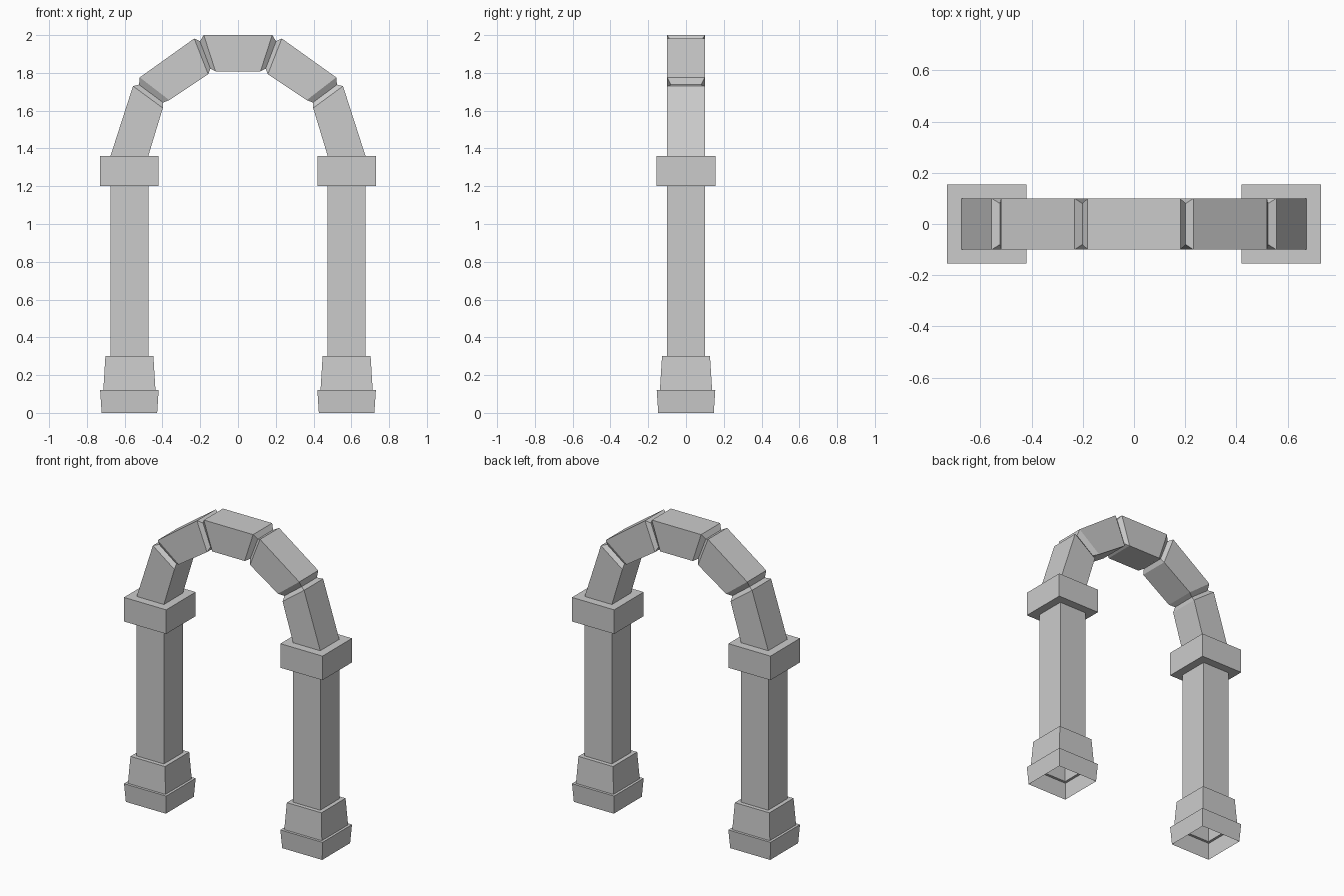
import bpy, bmesh

if "Cube" in bpy.data.objects:
    bpy.data.objects.remove(bpy.data.objects["Cube"])


def loft(name, rings):
    """Skin rectangular rings (outer x, outer z, inner x, inner z, half depth), then mirror to +x."""
    bm = bmesh.new()
    loops = []
    for xo, zo, xi, zi, d in rings:
        pts = [(xo, -d, zo), (xi, -d, zi), (xi, d, zi), (xo, d, zo)]
        loops.append([bm.verts.new(p) for p in pts])
    for a, b in zip(loops, loops[1:]):
        for i in range(4):
            j = (i + 1) % 4
            bm.faces.new((a[i], a[j], b[j], b[i]))
    me = bpy.data.meshes.new(name)
    bm.to_mesh(me)
    bm.free()
    ob = bpy.data.objects.new(name, me)
    bpy.context.collection.objects.link(ob)
    m = ob.modifiers.new("mirror", 'MIRROR')
    m.use_axis[0] = True
    m.use_clip = True
    return ob


# Piers: hollow shell, open underneath, as (half width, height) steps
CX = -0.575
steps = [(0.147, 0), (0.155, 0.122), (0.138, 0.122), (0.127, 0.3), (0.1, 0.3),
         (0.1, 1.2), (0.155, 1.2), (0.155, 1.36), (0.1, 1.36)]
loft("piers", [(CX - h, z, CX + h, z, h) for h, z in steps])

# Arch blocks separated by V grooves, from the capital up to the middle
loft("arch_blocks", [
    (-0.675, 1.36, -0.475, 1.36, 0.1),
    (-0.556, 1.73, -0.398, 1.614, 0.1),     # springer end
    (-0.524, 1.738, -0.397, 1.643, 0.08),   # lower groove
    (-0.520, 1.776, -0.364, 1.656, 0.1),    # haunch start
    (-0.232, 1.982, -0.158, 1.793, 0.1),    # haunch end
    (-0.202, 1.968, -0.146, 1.822, 0.08),   # upper groove
    (-0.181, 2.0, -0.119, 1.808, 0.1),      # keystone
    (0.0, 2.0, 0.0, 1.808, 0.1),
])
